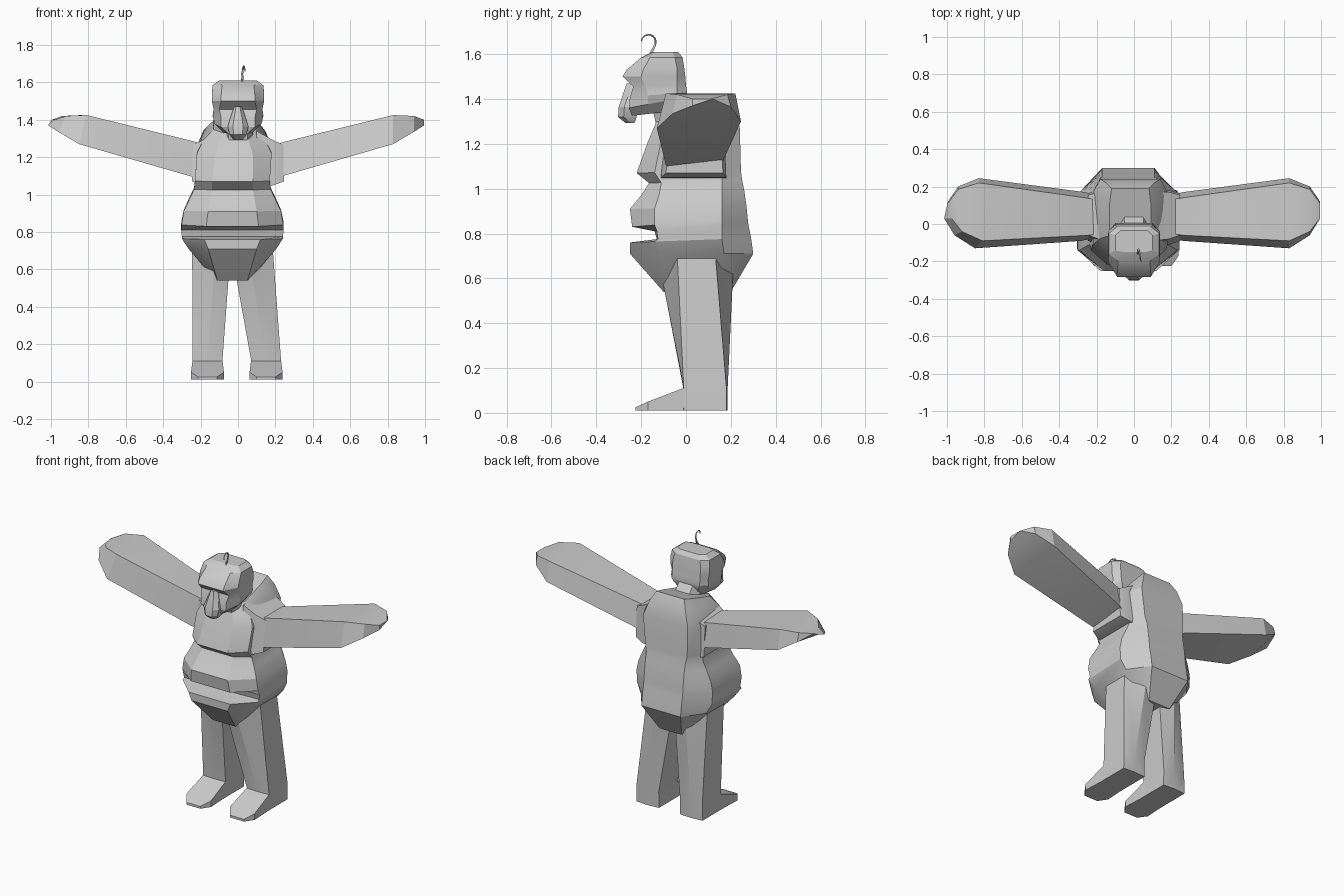
import bpy, bmesh, math
from mathutils import Vector

grey = bpy.data.materials.new("light grey")
grey.diffuse_color = (0.6, 0.6, 0.6, 1)


def loft(name, rings, smooth=25):
    """Skin a list of equal-length point rings and cap both ends."""
    bm = bmesh.new()
    loops = [[bm.verts.new(p) for p in r] for r in rings]
    n = len(loops[0])
    for a, b in zip(loops, loops[1:]):
        for i in range(n):
            j = (i + 1) % n
            bm.faces.new((a[i], a[j], b[j], b[i]))
    bm.faces.new(loops[0])
    bm.faces.new(loops[-1])
    bmesh.ops.recalc_face_normals(bm, faces=bm.faces)
    me = bpy.data.meshes.new(name)
    bm.to_mesh(me)
    bm.free()
    me.materials.append(grey)
    ob = bpy.data.objects.new(name, me)
    bpy.context.collection.objects.link(ob)
    bpy.ops.object.select_all(action='DESELECT')
    ob.select_set(True)
    bpy.context.view_layer.objects.active = ob
    bpy.ops.object.shade_smooth_by_angle(angle=math.radians(smooth))
    return ob


def octagon(cx, zf, zb, a, w, b, yf, s1, s2, yb):
    """Eight-sided ring, tilted from zf at the front to zb at the back."""
    pts = [(-a, yf), (a, yf), (w, s1), (w, s2), (b, yb), (-b, yb), (-w, s2), (-w, s1)]
    return [(cx + x, y, zf + (zb - zf) * (y - yf) / (yb - yf)) for x, y in pts]


# Torso: pelvis, waist groove, belly, chest crease, chest and humped back
# columns: front z, back z, front half-width, side half-width, back half-width,
#          front y, side front y, side back y, back y
torso = [
    (0.54, 0.54, 0.08, 0.09, 0.08, -0.10, -0.04, 0.14, 0.20),
    (0.71, 0.71, 0.13, 0.235, 0.14, -0.25, -0.12, 0.17, 0.30),
    (0.76, 0.78, 0.15, 0.27, 0.14, -0.25, -0.14, 0.16, 0.29),
    (0.775, 0.83, 0.13, 0.27, 0.14, -0.13, -0.125, 0.16, 0.28),
    (0.81, 0.85, 0.13, 0.274, 0.14, -0.14, -0.13, 0.16, 0.277),
    (0.83, 0.87, 0.14, 0.272, 0.14, -0.24, -0.14, 0.16, 0.275),
    (0.91, 0.92, 0.13, 0.26, 0.14, -0.25, -0.14, 0.16, 0.27),
    (0.97, 0.99, 0.12, 0.23, 0.14, -0.20, -0.12, 0.16, 0.26),
    (1.025, 1.04, 0.11, 0.205, 0.14, -0.165, -0.11, 0.16, 0.25),
    (1.07, 1.08, 0.11, 0.20, 0.15, -0.22, -0.14, 0.16, 0.245),
    (1.21, 1.27, 0.10, 0.20, 0.16, -0.17, -0.11, 0.17, 0.24),
    (1.28, 1.36, 0.08, 0.165, 0.13, -0.14, -0.08, 0.14, 0.22),
    (1.33, 1.42, 0.06, 0.11, 0.10, -0.12, -0.06, 0.11, 0.19),
]
loft("torso", [octagon(-0.02 if r[0] > 1.1 else -0.03, *r) for r in torso])

# Neck
loft("neck", [octagon(0, 1.27, 1.36, 0.05, 0.08, 0.05, -0.13, -0.08, 0.0, 0.05),
              octagon(0, 1.36, 1.42, 0.05, 0.08, 0.05, -0.15, -0.12, -0.04, 0.0)])


# Legs run from the hip to a pointed-out foot
def leg(name, s, cx):
    top = [(0.005, -0.09, 0.56), (0.08, -0.11, 0.62), (0.20, -0.04, 0.72), (0.20, 0.13, 0.72),
           (0.10, 0.21, 0.62), (0.005, 0.18, 0.56)]
    low = [(-0.08, -0.01), (0.0, -0.013), (0.08, -0.01), (0.08, 0.18), (0.0, 0.186), (-0.08, 0.18)]
    rings = [[(-0.03 + s * (x + 0.015), y, z) for x, y, z in top]]
    for k, z in ((1.0, 0.115), (1.02, 0.01)):
        rings.append([(cx + s * k * x, y, z) for x, y in low])
    loft(name, rings)
    foot = []
    for y, h, w in ((0.0, 0.115, 0.08), (-0.17, 0.05, 0.088), (-0.225, 0.025, 0.05)):
        foot.append([(cx - w, y, 0.01), (cx + w, y, 0.01), (cx + w, y, h), (cx - w, y, h)])
    loft(name.replace("leg", "foot"), foot)


leg("left_leg", -1, -0.163)
leg("right_leg", 1, 0.15)


# Arms: broad flat-topped paddles, wider below than above
def arm(name, s, dx):
    # x, bottom z, top z, bottom front y, bottom back y, top front y, top back y
    rows = [(0.13, 1.07, 1.25, -0.06, 0.14, -0.04, 0.12),
            (0.26, 1.105, 1.285, -0.09, 0.17, -0.06, 0.14),
            (0.83, 1.27, 1.425, -0.13, 0.245, -0.09, 0.22),
            (0.94, 1.335, 1.42, -0.06, 0.20, -0.04, 0.185),
            (0.995, 1.37, 1.40, 0.03, 0.12, 0.03, 0.11)]
    rings = []
    for x, zb, zt, f, b, tf, tb in rows:
        t = 0.03 if x > 0.2 else 0
        rings.append([(s * (x + dx), f, zb), (s * x, b, zb + t),
                      (s * x, tb, zt), (s * (x - dx), tf, zt)])
    loft(name, rings)
    # Sleeve edge wrapped around the arm root
    loft(name + "_shoulder", [
        [(s * x, f, z0), (s * x, b, z0), (s * x, b - 0.01, z1), (s * x, f + 0.03, z1)]
        for x, f, b, z0, z1 in ((0.10, -0.12, 0.18, 1.04, 1.34), (0.19, -0.11, 0.18, 1.05, 1.29),
                                (0.245, -0.09, 0.165, 1.07, 1.265))])


arm("left_arm", -1, 0.02)
arm("right_arm", 1, 0.0)

# Head: jaw, cheeks, eye hollow, brow and crown
head = [
    (1.325, 1.35, 0.05, 0.08, 0.06, -0.24, -0.18, -0.06, -0.03),
    (1.36, 1.41, 0.09, 0.125, 0.09, -0.255, -0.17, -0.04, 0.0),
    (1.41, 1.43, 0.09, 0.135, 0.10, -0.25, -0.17, -0.04, 0.005),
    (1.455, 1.46, 0.10, 0.13, 0.10, -0.235, -0.18, -0.04, 0.0),
    (1.50, 1.50, 0.09, 0.14, 0.10, -0.283, -0.20, -0.04, -0.003),
    (1.53, 1.54, 0.09, 0.14, 0.10, -0.265, -0.19, -0.04, -0.008),
    (1.585, 1.585, 0.085, 0.135, 0.09, -0.20, -0.16, -0.05, -0.015),
    (1.61, 1.61, 0.06, 0.10, 0.07, -0.15, -0.14, -0.06, -0.035),
]
loft("head", [octagon(0, *r) for r in head])

# Drooping nose
nose = [(1.47, 0.02, -0.265, -0.22), (1.43, 0.035, -0.278, -0.22),
        (1.365, 0.055, -0.30, -0.22), (1.32, 0.045, -0.303, -0.22), (1.293, 0.025, -0.27, -0.23)]
loft("nose", [[(-w, b, z), (-w, f + 0.025, z), (-w * 0.5, f, z), (w * 0.5, f, z),
               (w, f + 0.025, z), (w, b, z)] for z, w, f, b in nose])

# Hair curl: a thin hook tapering at its tip
path = [Vector((0.02, -0.16, 1.60)), Vector((0.025, -0.143, 1.63))]
for i in range(9):
    t = math.radians(-25 + i * 25)
    path.append(Vector((0.022 + 0.002 * i, -0.167 + 0.032 * math.cos(t), 1.655 + 0.032 * math.sin(t))))
rings = []
for i, p in enumerate(path):
    d = (path[min(i + 1, len(path) - 1)] - path[max(i - 1, 0)]).normalized()
    side = Vector((1, 0, 0))
    up = d.cross(side).normalized()
    r = 0.006 - 0.0003 * i
    rings.append([p + r * (side * math.cos(k * math.tau / 6) + up * math.sin(k * math.tau / 6))
                  for k in range(6)])
loft("hair_curl", rings, 60)
